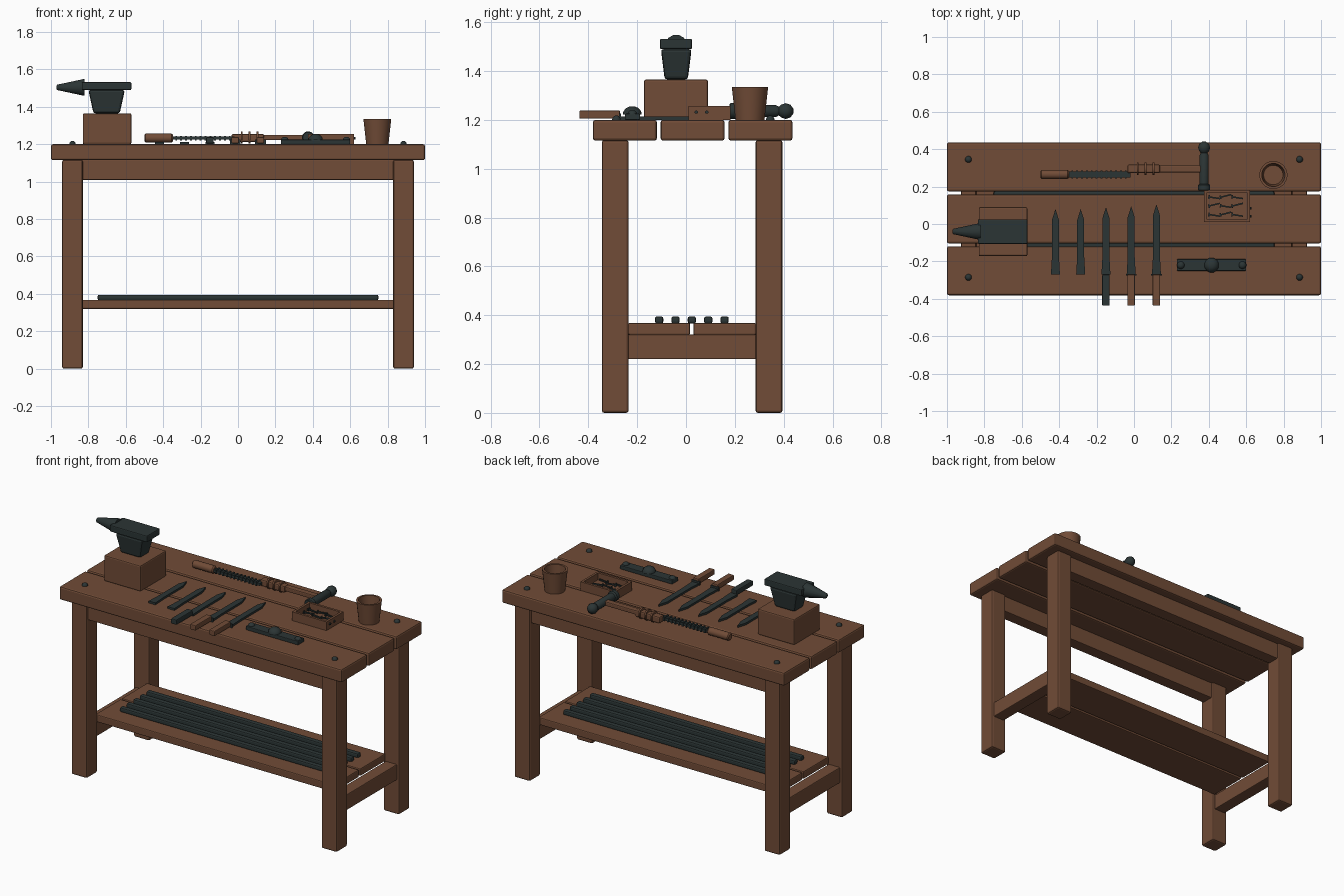
import bpy, bmesh, math
from mathutils import Vector

if "Cube" in bpy.data.objects:
    bpy.data.objects.remove(bpy.data.objects["Cube"], do_unlink=True)


def material(name, rgb):
    m = bpy.data.materials.new(name)
    m.use_nodes = True
    m.diffuse_color = (*rgb, 1)
    m.node_tree.nodes["Principled BSDF"].inputs["Base Color"].default_value = (*rgb, 1)
    return m


WOOD = material("brown wood", (0.165, 0.072, 0.038))
IRON = material("dark iron", (0.024, 0.035, 0.035))
AXES = {"x": Vector((1, 0, 0)), "y": Vector((0, 1, 0)), "z": Vector((0, 0, 1))}


def finish(name, bm, mat, bevel=0, smooth=False):
    bmesh.ops.recalc_face_normals(bm, faces=bm.faces)
    me = bpy.data.meshes.new(name)
    bm.to_mesh(me)
    bm.free()
    me.materials.append(mat)
    ob = bpy.data.objects.new(name, me)
    bpy.context.collection.objects.link(ob)
    if bevel:
        mod = ob.modifiers.new("soft edges", "BEVEL")
        mod.width, mod.segments, mod.limit_method = bevel, 2, "ANGLE"
    if smooth:
        bpy.ops.object.select_all(action="DESELECT")
        ob.select_set(True)
        bpy.context.view_layer.objects.active = ob
        bpy.ops.object.shade_smooth_by_angle(angle=math.radians(40))
    return ob


def box(name, x, y, z, mat, bevel=0.0, flare=(1, 1)):
    """Block between coordinate pairs; flare scales the bottom face."""
    bm = bmesh.new()
    bmesh.ops.create_cube(bm, size=1)
    for v in bm.verts:
        fx, fy = flare if v.co.z < 0 else (1, 1)
        v.co = [(p[0] + p[1]) / 2 + c * f * (p[1] - p[0])
                for p, c, f in zip((x, y, z), v.co, (fx, fy, 1))]
    return finish(name, bm, mat, bevel)


def lathe(name, profile, origin, axis, mat, sides=16):
    """Spin (radius, distance) points round an axis."""
    bm = bmesh.new()
    a = AXES[axis]
    u = AXES["y"] if axis == "x" else AXES["x"]
    w = a.cross(u)
    rings = []
    for r, d in profile:
        angles = [2 * math.pi * (i + 0.5) / sides for i in range(sides)]
        rings.append([bm.verts.new(Vector(origin) + a * d + r * (u * math.cos(t) + w * math.sin(t)))
                      for t in angles])
    for p, q in zip(rings, rings[1:]):
        for i in range(sides):
            j = (i + 1) % sides
            bm.faces.new((p[i], p[j], q[j], q[i]))
    bm.faces.new(rings[0])
    bm.faces.new(rings[-1])
    return finish(name, bm, mat, smooth=True)


def plate(name, outline, z, thick, mat, bevel=0):
    """Extrude a flat outline upwards."""
    bm = bmesh.new()
    face = bm.faces.new([bm.verts.new((x, y, z)) for x, y in outline])
    top = bmesh.ops.extrude_face_region(bm, geom=[face])
    bmesh.ops.translate(bm, vec=(0, 0, thick),
                        verts=[g for g in top["geom"] if isinstance(g, bmesh.types.BMVert)])
    return finish(name, bm, mat, bevel)


def dome(name, x, y, z, r, h):
    arc = [(r * math.cos(t * math.pi / 10), h * math.sin(t * math.pi / 10)) for t in range(5)]
    return lathe(name, arc, (x, y, z), "z", IRON, 12)


# Table top planks
TOP = 1.2
for label, y in (("front", -0.25), ("middle", 0.027), ("back", 0.305)):
    box(f"{label}_top_plank", (-1, 1), (y - 0.131, y + 0.131), (1.115, TOP), WOOD, 0.01)

# Legs, aprons, end stretchers
for s, side in ((-1, "right"), (1, "left")):
    for end, y in (("front", -0.29), ("back", 0.34)):
        box(f"{end}_{side}_leg", sorted((s * 0.83, s * 0.94)), (y - 0.055, y + 0.055),
            (0, 1.117), WOOD, 0.01)
        dome(f"{end}_{side}_bolt", s * 0.885, y + 0.005, TOP, 0.018, 0.018)
    box(f"{side}_stretcher", sorted((s * 0.845, s * 0.925)), (-0.24, 0.29), (0.22, 0.32), WOOD, 0.005)
for end, y in (("front", -0.29), ("back", 0.34)):
    box(f"{end}_apron", (-0.84, 0.84), (y - 0.04, y + 0.04), (1.01, 1.117), WOOD, 0.005)

# Lower shelf with iron bars
box("front_shelf_board", (-0.845, 0.845), (-0.237, 0.017), (0.32, 0.368), WOOD, 0.006)
box("back_shelf_board", (-0.845, 0.845), (0.03, 0.287), (0.32, 0.368), WOOD, 0.006)
for i in range(5):
    y = -0.11 + i * 0.067
    box(f"iron_bar_{i + 1}", (-0.75, 0.75), (y - 0.017, y + 0.017), (0.366, 0.395), IRON, 0.008)

# Anvil on its block
box("anvil_block", (-0.83, -0.57), (-0.172, 0.09), (TOP, 1.365), WOOD, 0.008)
box("anvil_body", (-0.8, -0.605), (-0.103, 0.023), (1.365, 1.49), IRON, 0.012, (0.72, 0.75))
box("anvil_face", (-0.835, -0.57), (-0.107, 0.025), (1.49, 1.532), IRON, 0.006)
lathe("anvil_horn", [(0.01, 0), (0.015, 0.004), (0.045, 0.14), (0.045, 0.15)],
      (-0.97, -0.04, 1.504), "x", IRON, 12)

# Open bucket
lathe("bucket", [(0.06, 0), (0.075, 0.135), (0.062, 0.135), (0.052, 0.015)],
      (0.745, 0.262, TOP), "z", WOOD, 24)

# Row of blades, the last three with handles
for i in range(5):
    x, tip = -0.42 + i * 0.135, (0.08, 0.08, 0.09, 0.095, 0.105)[i]
    half = [(0.024, -0.27), (0.019, -0.18), (0.019, tip - 0.06), (0, tip)]
    outline = half + [(-a, b) for a, b in reversed(half[:-1])]
    plate(f"blade_{i + 1}", [(x + a, b) for a, b in outline], TOP, 0.013, IRON)
    if i > 1:
        box(f"blade_handle_{i + 1}", (x - 0.02, x + 0.02), (-0.437, -0.27), (1.205, 1.238),
            IRON if i == 2 else WOOD, 0.005)
    if i > 2:
        box(f"blade_guard_{i + 1}", (x - 0.029, x + 0.029), (-0.275, -0.266), (TOP, 1.225), IRON)

# Iron hinge plate with knobs
box("hinge_plate", (0.23, 0.6), (-0.25, -0.188), (TOP, 1.225), IRON, 0.004)
dome("hinge_centre_knob", 0.415, -0.22, 1.222, 0.04, 0.034)
for side, x in (("right", 0.25), ("left", 0.58)):
    dome(f"hinge_{side}_knob", x, -0.22, 1.222, 0.021, 0.018)

# Open nail box and its nails
box("nail_box_floor", (0.38, 0.615), (0.02, 0.175), (TOP, 1.212), WOOD)
for side, x in (("right", 0.375), ("left", 0.605)):
    box(f"nail_box_{side}_wall", (x, x + 0.015), (0.01, 0.183), (TOP, 1.256), WOOD)
for end, y in (("front", 0.01), ("back", 0.168)):
    box(f"nail_box_{end}_wall", (0.375, 0.62), (y, y + 0.015), (TOP, 1.256), WOOD)
for row in range(3):
    for col in range(3):
        x, y = 0.405 + col * 0.062, 0.05 + row * 0.047
        nail = box(f"nail_{row}_{col}", (-0.003, 0.055), (-0.004, 0.004), (0, 0.008), IRON)
        head = box(f"nail_head_{row}_{col}", (-0.008, -0.001), (-0.01, 0.01), (-0.004, 0.012), IRON)
        for ob in (nail, head):
            ob.location = (x, y, 1.222)
            ob.rotation_euler.z = 0.25 if (row + col) % 2 else -0.15
for y in (0.042, 0.085):
    lathe("box_rivet", [(0.007, 0), (0.007, 0.008)], (0.619, y, 1.232), "x", IRON, 8)

# Hammer: wrapped wooden handle, ball-ended head
box("hammer_handle", (-0.03, 0.37), (0.276, 0.314), (1.222, 1.25), WOOD, 0.006)
box("hammer_grip", (-0.035, 0.14), (0.272, 0.318), (1.212, 1.254), WOOD, 0.008)
for x in (0.015, 0.057, 0.1):
    lathe("hammer_grip_ring", [(0.034, 0), (0.034, 0.01)], (x, 0.295, 1.236), "x", WOOD)
lathe("hammer_head",
      [(0.028, 0), (0.033, 0.005), (0.033, 0.03), (0.025, 0.037), (0.025, 0.19), (0.018, 0.202),
       (0.027, 0.212), (0.033, 0.23), (0.027, 0.249), (0.01, 0.262)],
      (0.375, 0.178, 1.236), "y", IRON)

# Rasp: round handle and toothed shaft
lathe("rasp_handle", [(0.018, 0), (0.024, 0.006), (0.024, 0.145), (0.018, 0.152)],
      (-0.5, 0.265, 1.233), "x", WOOD)
box("rasp_shaft", (-0.385, -0.02), (0.249, 0.281), (1.224, 1.24), IRON)
for i in range(12):
    x = -0.335 + i * 0.026
    box(f"rasp_tooth_{i + 1}", (x, x + 0.01), (0.244, 0.286), (1.22, 1.245), IRON)
